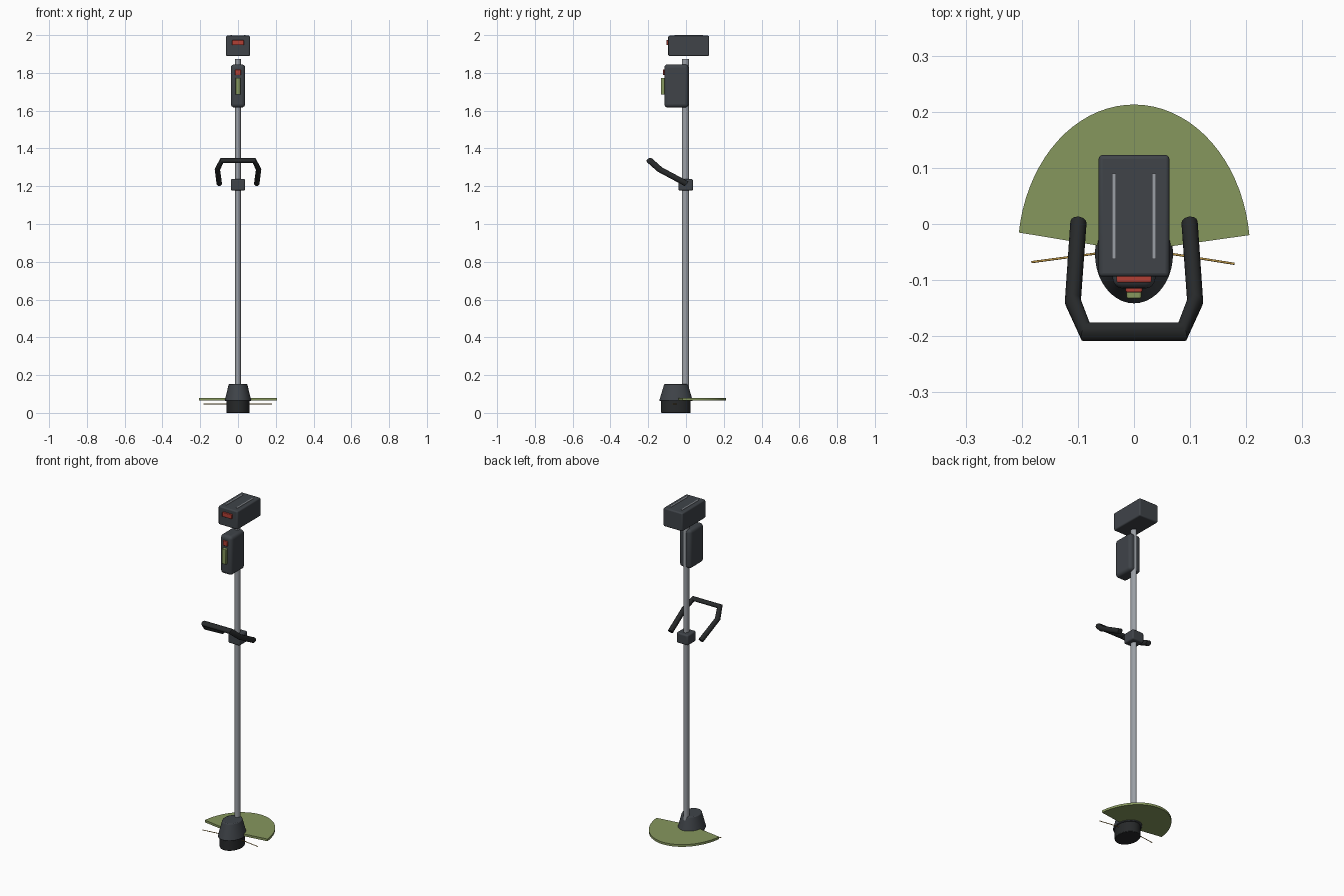
import bpy, bmesh, math
from mathutils import Vector

if "Cube" in bpy.data.objects:
    bpy.data.objects.remove(bpy.data.objects["Cube"])

YS = 1.27  # round parts are slightly deeper than wide


def mat(name, col):
    m = bpy.data.materials.new(name)
    m.diffuse_color = (*col, 1)
    m.use_nodes = True
    m.node_tree.nodes["Principled BSDF"].inputs["Base Color"].default_value = m.diffuse_color
    return m


DARK = mat("dark_grey", (0.05, 0.057, 0.066))
BLACK = mat("black", (0.02, 0.022, 0.023))
METAL = mat("metal", (0.33, 0.35, 0.38))
GREEN = mat("olive_green", (0.24, 0.31, 0.11))
RED = mat("red", (0.45, 0.05, 0.035))
LINE = mat("amber", (0.5, 0.3, 0.06))


def smooth(ob):
    bpy.ops.object.select_all(action='DESELECT')
    ob.select_set(True)
    bpy.context.view_layer.objects.active = ob
    bpy.ops.object.shade_smooth_by_angle(angle=math.radians(35))


def finish(ob, name, m, bevel=0, seg=3):
    ob.name = name
    ob.data.materials.append(m)
    if bevel:
        b = ob.modifiers.new("bevel", 'BEVEL')
        b.width, b.segments = bevel, seg
    smooth(ob)
    return ob


def box(name, lo, hi, m, bevel=0, seg=3):
    bpy.ops.mesh.primitive_cube_add(size=1)
    ob = bpy.context.object
    for v in ob.data.vertices:
        v.co = [a + (b - a) * (c + 0.5) for a, b, c in zip(lo, hi, v.co)]
    return finish(ob, name, m, bevel, seg)


def cone(name, y, z0, z1, r0, r1, m, bevel=0):
    bpy.ops.mesh.primitive_cone_add(vertices=40, radius1=r0, radius2=r1,
                                    depth=z1 - z0, location=(0, y, (z0 + z1) / 2))
    ob = bpy.context.object
    for v in ob.data.vertices:
        v.co.y *= YS
    return finish(ob, name, m, bevel, 2)


def tube(name, pts, r, m, ys=1):
    cu = bpy.data.curves.new(name, 'CURVE')
    cu.dimensions = '3D'
    cu.bevel_depth, cu.bevel_resolution, cu.use_fill_caps = r, 4, True
    sp = cu.splines.new('POLY')
    sp.points.add(len(pts) - 1)
    for p, c in zip(sp.points, pts):
        p.co = (c[0], c[1] / ys, c[2], 1)
    ob = bpy.data.objects.new(name, cu)
    bpy.context.collection.objects.link(ob)
    ob.scale.y = ys
    bpy.ops.object.select_all(action='DESELECT')
    ob.select_set(True)
    bpy.context.view_layer.objects.active = ob
    bpy.ops.object.convert(target='MESH')
    return finish(bpy.context.object, name, m)


# main shaft
cone("shaft", -0.003, 0.08, 1.874, 0.0148, 0.0148, METAL)

# battery with latch and top rails
box("battery", (-0.063, -0.094, 1.889), (0.063, 0.123, 1.997), DARK, 0.007)
box("battery_latch", (-0.031, -0.104, 1.947), (0.031, -0.09, 1.973), RED, 0.002, 2)
for s, side in ((-1, "left"), (1, "right")):
    x = s * 0.0355
    box("battery_rail_" + side, (x - 0.0035, -0.062, 1.99), (x + 0.0035, 0.09, 2.0), METAL)

# rear handle housing with button and status strip
box("handle_housing", (-0.038, -0.115, 1.617), (0.038, 0.013, 1.845), DARK, 0.018, 4)
box("power_button", (-0.015, -0.122, 1.788), (0.015, -0.10, 1.818), RED, 0.003, 2)
box("grip_strip", (-0.013, -0.133, 1.685), (0.013, -0.105, 1.774), GREEN, 0.003, 2)

# front loop handle and its clamp
box("handle_clamp", (-0.038, -0.04, 1.177), (0.038, 0.037, 1.238), DARK, 0.008)
half = [(0.099, 0.003, 1.213), (0.109, -0.138, 1.288), (0.086, -0.192, 1.336)]
tube("loop_handle", half + [(-x, y, z) for x, y, z in reversed(half)], 0.0145, BLACK, YS)

# cutting head
HY = -0.053
cone("motor_housing", HY, 0.062, 0.153, 0.0705, 0.049, DARK, 0.004)
cone("line_spool", HY, 0.0, 0.066, 0.0615, 0.0615, BLACK, 0.003)

# half-round guard
bm = bmesh.new()
N = 36
a0, a1 = math.radians(6.6), math.radians(172.4)
arc = [a0 + (a1 - a0) * i / N for i in range(N + 1)]
ring = [(0, -0.049)] + [(0.207 * math.cos(a), -0.05 + 0.207 * YS * math.sin(a)) for a in arc]
face = bm.faces.new([bm.verts.new((x, y, 0.066)) for x, y in ring])
ext = bmesh.ops.extrude_face_region(bm, geom=[face])
bmesh.ops.translate(bm, vec=Vector((0, 0, 0.013)),
                    verts=[g for g in ext["geom"] if isinstance(g, bmesh.types.BMVert)])
bmesh.ops.recalc_face_normals(bm, faces=bm.faces)
me = bpy.data.meshes.new("guard")
bm.to_mesh(me)
bm.free()
guard = bpy.data.objects.new("guard", me)
bpy.context.collection.objects.link(guard)
finish(guard, "guard", GREEN)

# cutting lines
tube("cutting_line_left", [(-0.04, -0.049, 0.047), (-0.183, -0.068, 0.047)], 0.002, LINE)
tube("cutting_line_right", [(0.04, -0.049, 0.047), (0.179, -0.071, 0.047)], 0.002, LINE)
